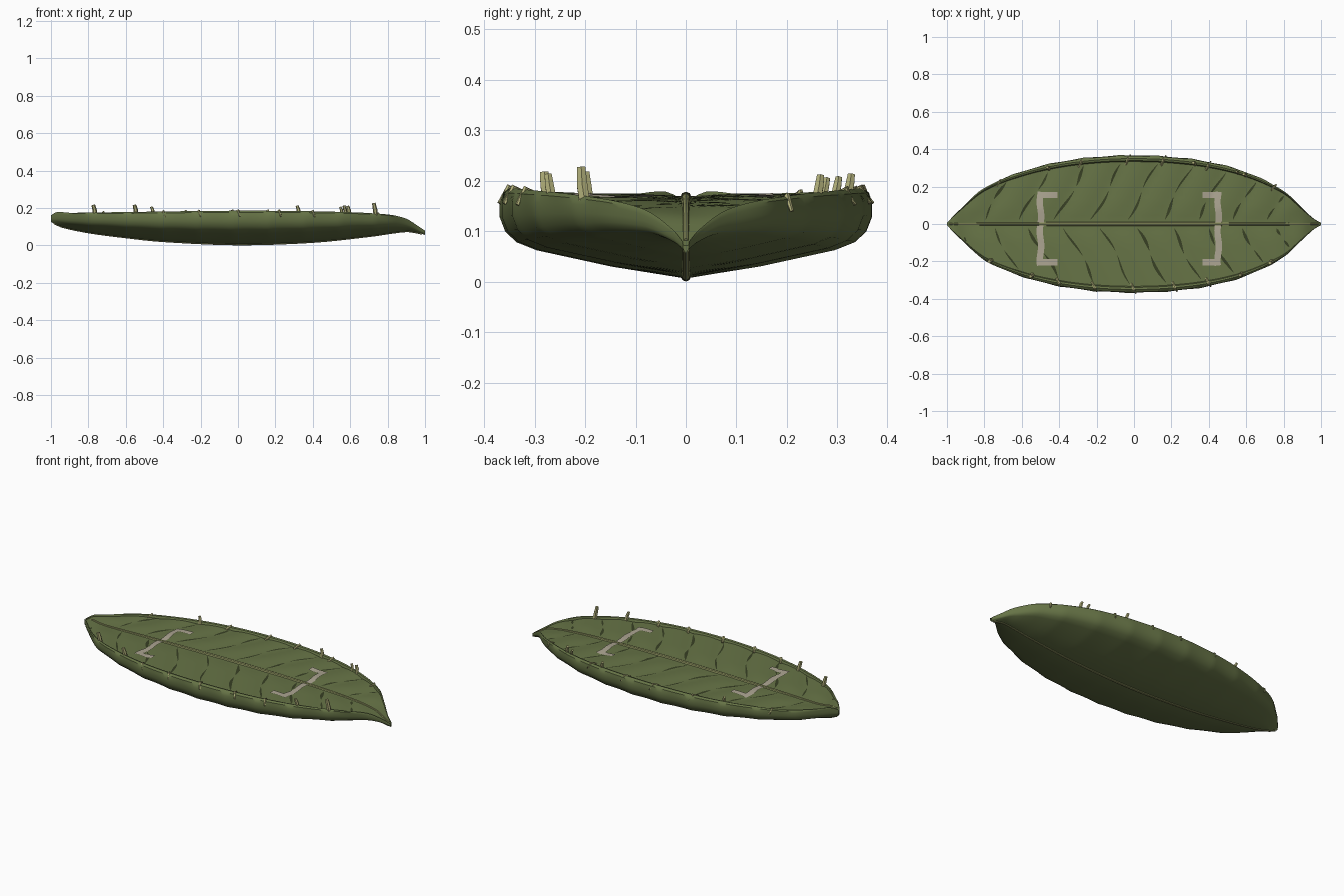
import bpy, bmesh, math, random
from mathutils import Vector

if "Cube" in bpy.data.objects:
    bpy.data.objects.remove(bpy.data.objects["Cube"])
random.seed(4)


def mat(name, rgb):
    m = bpy.data.materials.new(name)
    m.diffuse_color = (*rgb, 1)
    m.use_nodes = True
    m.node_tree.nodes["Principled BSDF"].inputs["Base Color"].default_value = m.diffuse_color
    return m


GREEN = mat("leaf green", (0.135, 0.175, 0.062))
DARK = mat("dark vein green", (0.04, 0.052, 0.018))
RIB = mat("rib olive", (0.27, 0.29, 0.115))
THORN = mat("thorn straw", (0.43, 0.42, 0.19))
GREY = mat("pale grey paint", (0.42, 0.38, 0.29))


def interp(table, x):
    """Smooth curve through (x, value) points."""
    n = len(table)
    x = min(max(x, table[0][0]), table[-1][0])
    i = max(k for k in range(n - 1) if table[k][0] <= x)

    def slope(k):
        a, b = table[max(k - 1, 0)], table[min(k + 1, n - 1)]
        return (b[1] - a[1]) / (b[0] - a[0])
    (x0, y0), (x1, y1) = table[i], table[i + 1]
    d = x1 - x0
    t = (x - x0) / d
    return ((2*t**3 - 3*t**2 + 1) * y0 + (t**3 - 2*t*t + t) * d * slope(i)
            + (3*t*t - 2*t**3) * y1 + (t**3 - t*t) * d * slope(i + 1))


WIDTH = [(-1, .006), (-.95, .06), (-.8, .195), (-.6, .283), (-.4, .335), (-.2, .362), (0, .37),
         (.2, .362), (.4, .335), (.6, .28), (.8, .18), (.9, .085), (.96, .03), (1, .006)]
TOP = [(-1, .16), (-.97, .178), (-.9, .174), (-.6, .178), (0, .185), (.5, .18), (.8, .165),
       (.9, .142), (.96, .105), (1, .078)]
KEEL = [(-1, .125), (-.95, .1), (-.8, .068), (-.6, .042), (-.4, .022), (0, .006), (.4, .018),
        (.7, .048), (.9, .074), (.96, .066), (1, .056)]


def ripple(x, y):
    """Puckered leaf panels between side veins."""
    p = ((x - 0.55 * abs(y) + (0.05 if y > 0 else 0)) / 0.19) % 1
    return 0.007 * math.sin(math.pi * p) * min(1, abs(y) / .08)


def deck_z(x, y):
    fade = min(1, interp(WIDTH, x) / .15)
    return interp(TOP, x) - (.006 + .012 * fade) + ripple(x, y) * fade


def obj(name, bm, mt, angle=35):
    bmesh.ops.recalc_face_normals(bm, faces=bm.faces)
    me = bpy.data.meshes.new(name)
    bm.to_mesh(me)
    bm.free()
    me.materials.append(mt)
    o = bpy.data.objects.new(name, me)
    bpy.context.collection.objects.link(o)
    bpy.ops.object.select_all(action='DESELECT')
    o.select_set(True)
    bpy.context.view_layer.objects.active = o
    bpy.ops.object.shade_smooth_by_angle(angle=math.radians(angle))
    return o


def loft(bm, rings, closed=True):
    vs = [[bm.verts.new(p) for p in r] for r in rings]
    n = len(vs[0])
    for a, b in zip(vs, vs[1:]):
        for i in range(n if closed else n - 1):
            j = (i + 1) % n
            bm.faces.new((a[i], a[j], b[j], b[i]))
    if closed:
        bm.faces.new(vs[0])
        bm.faces.new(vs[-1])


def tube(bm, pts, radii, sides=6):
    pts = [Vector(p) for p in pts]
    rings = []
    for i, p in enumerate(pts):
        d = (pts[min(i + 1, len(pts) - 1)] - pts[max(i - 1, 0)]).normalized()
        u = d.cross(Vector((0, 1, 0)) if abs(d.y) < .8 else Vector((1, 0, 0))).normalized()
        v = d.cross(u)
        rings.append([p + radii[i] * (u * math.cos(a) + v * math.sin(a))
                      for a in (2 * math.pi * k / sides for k in range(sides))])
    loft(bm, rings)


# Leaf hull with rolled rim and shallow deck
SECTION = [(.0, 0), (.4, .13), (.8, .31), (.91, .4), (.97, .52), (1, .68), (1, .85), (.98, .95), (.945, 1)]
DECK = [.9, .78, .65, .52, .39, .26, .12]
rings = []
for s in range(121):
    x = -1 + 2 * s / 120
    w, zt, zb = interp(WIDTH, x), interp(TOP, x), interp(KEEL, x)

    def half(sg):
        out = []
        for fy, fz in SECTION:
            bulge = ripple(x, sg * .3) * min(1, w / .2) * (1 if 0 < fz < .9 else 0)
            out.append(Vector((x, sg * (fy * w - bulge * fy * .7), zb + fz * (zt - zb) + bulge * .3)))
        out.append(Vector((x, sg * w * .915, zt - .003)))
        out += [Vector((x, sg * f * w, deck_z(x, sg * f * w))) for f in DECK]
        return out
    left, right = half(-1), half(1)
    rings.append(right + [Vector((x, 0, deck_z(x, 0)))] + left[:0:-1])
bm = bmesh.new()
loft(bm, rings)
obj("leaf_hull", bm, GREEN)

# Midrib on the deck and along the keel
xs = [-.985 + 1.97 * i / 50 for i in range(51)]
bm = bmesh.new()
tube(bm, [(x, 0, deck_z(x, 0)) for x in xs], [.011 - .006 * abs(x)**2 for x in xs], 8)
obj("deck_midrib", bm, RIB)
bm = bmesh.new()
tube(bm, [(x, 0, interp(KEEL, x) + .004) for x in xs], [.010 - .003 * abs(x) for x in xs], 8)
obj("keel_rib", bm, RIB)


def ribbon(bm, pts, widths, lift):
    """Thin strip laid over the deck."""
    rows = []
    for i, p in enumerate(pts):
        a, b = Vector(pts[max(i - 1, 0)]), Vector(pts[min(i + 1, len(pts) - 1)])
        d = (b - a).normalized()
        n = Vector((-d.y, d.x)) * widths[i] / 2
        rows.append([(q.x, q.y, deck_z(q.x, q.y) + lift)
                     for q in (Vector(p) + n * k for k in (-1, 0, 1))])
    loft(bm, rows, False)


# Side veins as broken dark creases sweeping to the bow
bm = bmesh.new()
for sg in (-1, 1):
    for k in range(-5, 5):
        x0 = k * .19 - (.05 if sg > 0 else 0)
        line = []
        for i in range(41):
            y = .015 + .009 * i
            x = x0 + .55 * y + .012 * math.sin(y * 20 + k)
            if abs(x) < .93 and y < interp(WIDTH, x) * .88:
                line.append((x, sg * y))
        cut = int(len(line) * random.uniform(.4, .6))
        for part in (line[1:cut], line[cut + 2:]):
            n = len(part)
            if n > 3:
                wmax = random.uniform(.007, .016)
                ribbon(bm, part, [.002 + wmax * math.sin(math.pi * i / (n - 1)) for i in range(n)], .003)
for f in bm.faces:
    f.normal_update()
    if f.normal.z < 0:
        f.normal_flip()
veins = obj("side_veins", bm, DARK)

# Painted brackets on the deck
for name, xc, tip in (("stern_bracket", -.5, -.41), ("bow_bracket", .45, .365)):
    bm = bmesh.new()
    ys = [-.222 + .394 * i / 36 for i in range(37)]
    ribbon(bm, [(xc + .004 * math.sin(y * 40), y) for y in ys], [.034] * 37, .004)
    for y in (-.205, .155):
        ax = [xc + (tip - xc) * i / 8 for i in range(9)]
        ribbon(bm, [(x, y) for x in ax], [.034] * 9, .0045)
    obj(name, bm, GREY)

# Thorns and small nubs along the rim: x, side, tip height
bm = bmesh.new()
for x, sg, z, r in ((-.77, -1, .216, .012), (-.55, -1, .216, .012), (.73, -1, .226, .012),
                    (.57, -1, .212, .010), (.32, 1, .212, .010), (.59, 1, .21, .010),
                    (-.46, 1, .206, .009), (.55, 1, .204, .008)):
    y = sg * interp(WIDTH, x) * .93
    tube(bm, [(x + .008, y * .97, .15), (x + .003, y, .19), (x - .004, y * 1.01, z)], [r, r, r * .8])
for sg, row in ((1, (-.72, -.28, -.03, .16, .4, .75)), (-1, (-.4, -.21, 0, .22, .4))):
    for x in row:
        y = sg * interp(WIDTH, x)
        zt = interp(TOP, x)
        tube(bm, [(x - .015, y * .86, zt - .015), (x, y * .95, zt), (x + .01, y, zt - .03)],
             [.006, .008, .004])
obj("rim_thorns", bm, THORN)
